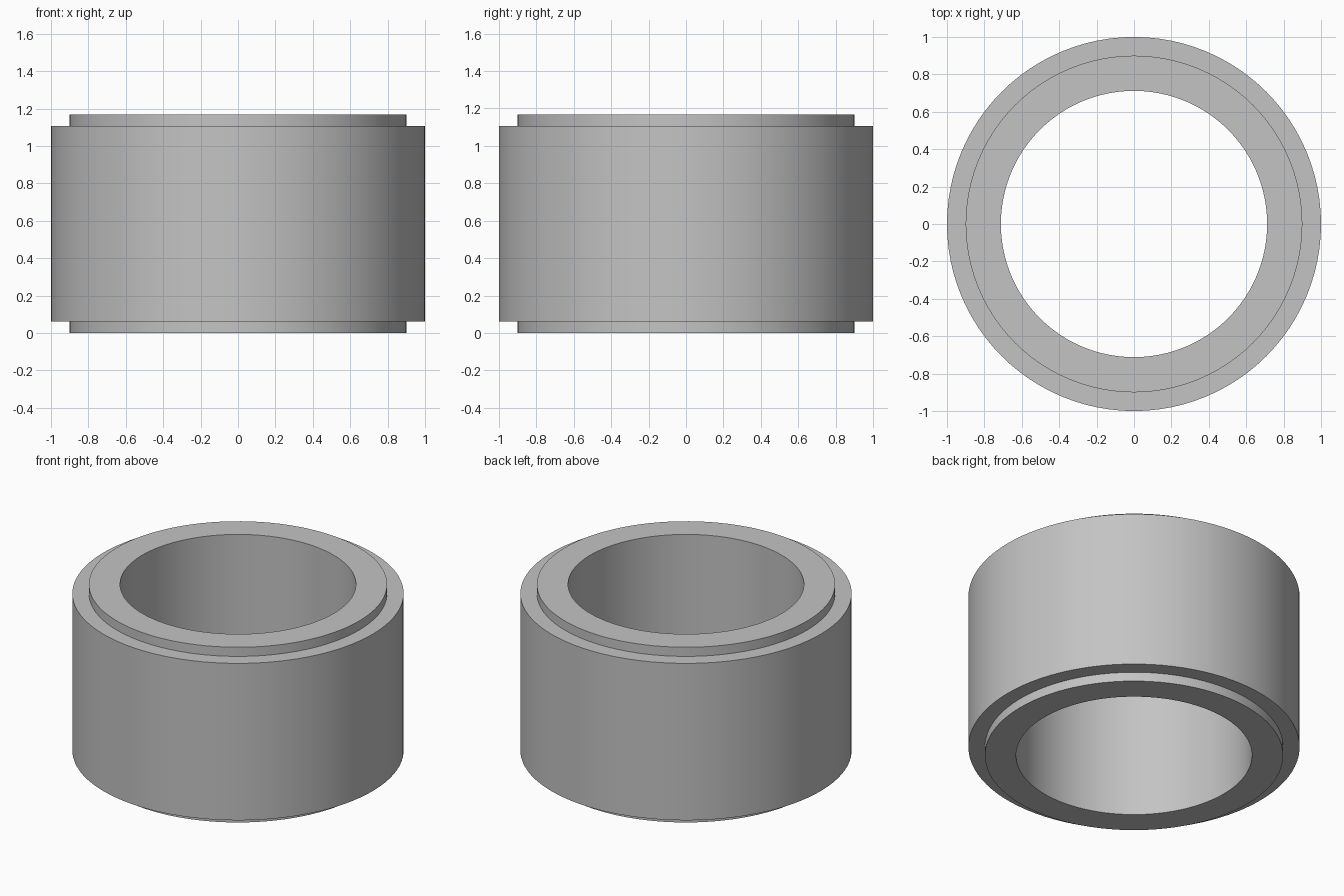
import bpy, bmesh, math

cube = bpy.data.objects.get("Cube")
if cube:
    bpy.data.objects.remove(cube, do_unlink=True)

SIDES = 96
BORE, LIP, OUTER = 0.712, 0.9, 1.0
HEIGHT, STEP = 1.167, 0.061

# Plain grey metal
grey = bpy.data.materials.new("plain_grey")
grey.use_nodes = True
colour = (0.55, 0.55, 0.55, 1)
grey.diffuse_color = colour
grey.node_tree.nodes["Principled BSDF"].inputs["Base Color"].default_value = colour

# Closed wall profile: bore, raised end lips and wide outer sleeve
profile = [
    (BORE, 0), (LIP, 0), (LIP, STEP), (OUTER, STEP),
    (OUTER, HEIGHT - STEP), (LIP, HEIGHT - STEP), (LIP, HEIGHT), (BORE, HEIGHT),
]

# Revolve the profile around the vertical axis
bm = bmesh.new()
verts = [bm.verts.new((r, 0, z)) for r, z in profile]
edges = [bm.edges.new((a, b)) for a, b in zip(verts, verts[1:] + verts[:1])]
bmesh.ops.spin(bm, geom=verts + edges, cent=(0, 0, 0), axis=(0, 0, 1),
               angle=math.tau, steps=SIDES, use_merge=True)
bmesh.ops.remove_doubles(bm, verts=bm.verts, dist=0.0001)
bmesh.ops.recalc_face_normals(bm, faces=bm.faces)
mesh = bpy.data.meshes.new("bushing")
bm.to_mesh(mesh)
bm.free()

bushing = bpy.data.objects.new("bushing", mesh)
bpy.context.collection.objects.link(bushing)
mesh.materials.append(grey)

# Smooth walls with crisp rims
bpy.ops.object.select_all(action="DESELECT")
bushing.select_set(True)
bpy.context.view_layer.objects.active = bushing
bpy.ops.object.shade_smooth_by_angle(angle=math.radians(30))
